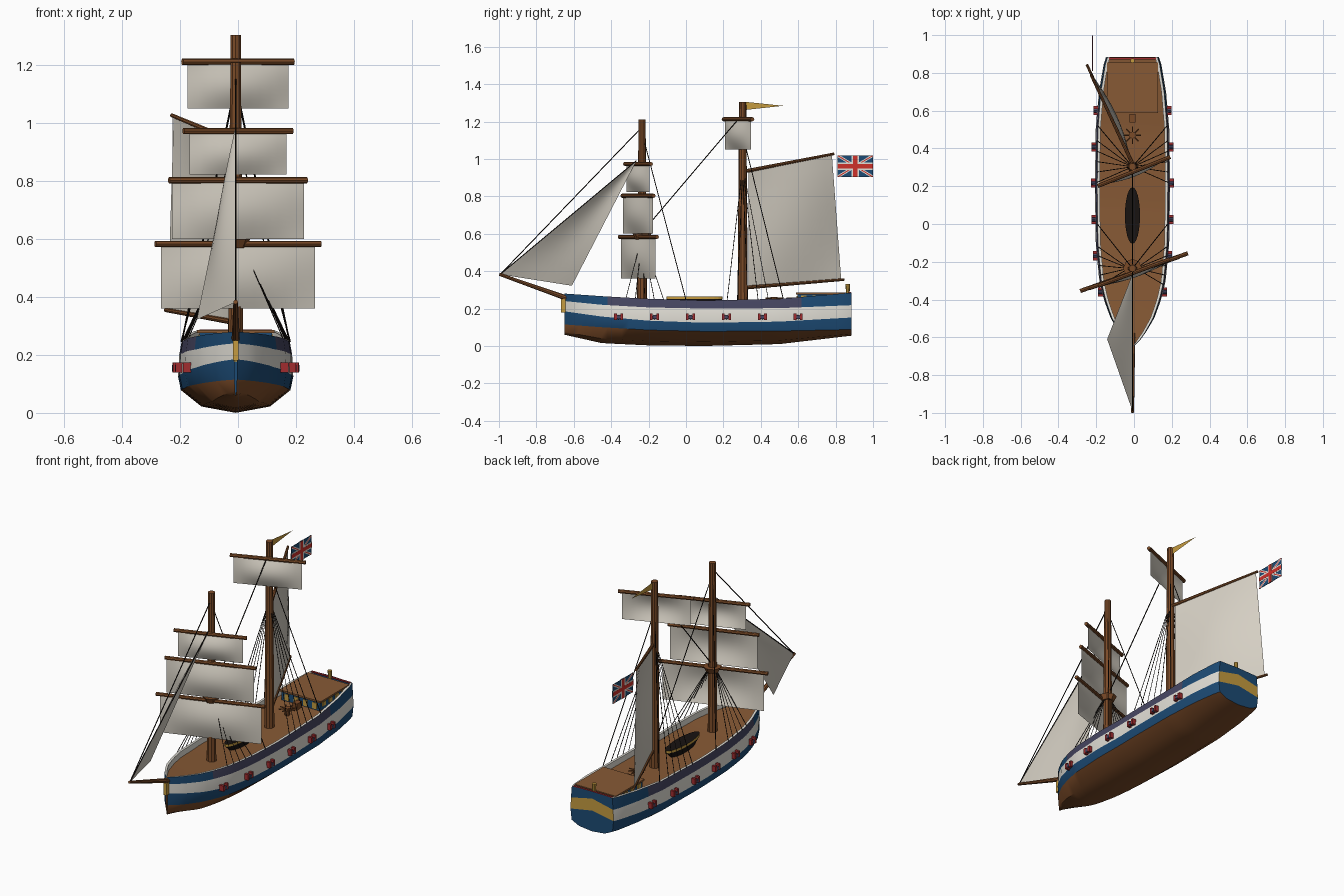
import bpy, bmesh, math
from mathutils import Vector

old = bpy.data.objects.get("Cube")
if old:
    bpy.data.objects.remove(old, do_unlink=True)


def material(name, rgb):
    m = bpy.data.materials.new(name)
    m.use_nodes = True
    colour = tuple((c / 255) ** 2.2 for c in rgb) + (1,)
    m.diffuse_color = colour
    m.node_tree.nodes["Principled BSDF"].inputs["Base Color"].default_value = colour
    return m


DECK = material("deck wood", (134, 90, 56))
WOOD = material("spar wood", (122, 76, 44))
BLUE = material("hull blue", (34, 76, 116))
WHITE = material("paint white", (226, 223, 214))
SAIL = material("sail canvas", (212, 206, 194))
SLATE = material("slate grey", (72, 72, 98))
RED = material("port red", (160, 48, 50))
GOLD = material("trim gold", (196, 154, 66))
BLACK = material("rope black", (30, 26, 24))
SCARLET = material("flag scarlet", (205, 52, 46))
CX = -0.008          # centreline of the ship


def finish(name, bm, mats, smooth=False):
    mesh = bpy.data.meshes.new(name)
    bm.to_mesh(mesh)
    bm.free()
    for m in mats:
        mesh.materials.append(m)
    ob = bpy.data.objects.new(name, mesh)
    bpy.context.collection.objects.link(ob)
    if smooth:
        bpy.ops.object.select_all(action='DESELECT')
        ob.select_set(True)
        bpy.context.view_layer.objects.active = ob
        bpy.ops.object.shade_smooth_by_angle(angle=math.radians(35))
    return ob


def add_tube(bm, a, b, r1, r2, sides):
    a, b = Vector(a), Vector(b)
    res = bmesh.ops.create_cone(bm, cap_ends=True, segments=sides, radius1=r1, radius2=r2, depth=(b - a).length)
    rot = (b - a).to_track_quat('Z', 'Y')
    for v in res["verts"]:
        v.co = rot @ v.co + (a + b) / 2


def tube(name, a, b, r1, r2, mat, sides=10):
    bm = bmesh.new()
    add_tube(bm, a, b, r1, r2, sides)
    return finish(name, bm, [mat], True)


def box(name, centre, size, mat):
    bm = bmesh.new()
    bmesh.ops.create_cube(bm, size=1)
    for v in bm.verts:
        v.co = Vector(c + s * k for c, s, k in zip(centre, size, v.co))
    return finish(name, bm, [mat])


def polygon(name, points, mat):
    bm = bmesh.new()
    bm.faces.new([bm.verts.new(p) for p in points])
    return finish(name, bm, [mat])


def sail(name, a, b, c, d, bulge, n=10):
    """Bellied cloth: a-b is the head, d-c the foot."""
    a, b, c, d, bulge = map(Vector, (a, b, c, d, bulge))
    bm = bmesh.new()
    grid = []
    for j in range(n + 1):
        v = j / n
        grid.append([bm.verts.new(a.lerp(b, i / n).lerp(d.lerp(c, i / n), v)
                     + bulge * math.sin(math.pi * i / n) * math.sin(math.pi * v)) for i in range(n + 1)])
    for j in range(n):
        for i in range(n):
            bm.faces.new((grid[j][i], grid[j + 1][i], grid[j + 1][i + 1], grid[j][i + 1]))
    bmesh.ops.remove_doubles(bm, verts=bm.verts, dist=0.0001)
    return finish(name, bm, [SAIL], True)


def interp(keys, values, y):
    for k in range(len(keys) - 1):
        if y <= keys[k + 1]:
            t = (y - keys[k]) / (keys[k + 1] - keys[k])
            return values[k] + max(t, 0) * (values[k + 1] - values[k])
    return values[-1]


# Hull lines: heights of each painted band and half width along the length
STATIONS = (-.65, -.6, -.5, -.4, -.3, -.1, .2, .5, .7, .85, .885)
WIDTHS = (.004, .055, .115, .152, .176, .195, .199, .195, .178, .152, .14)
KEYS = (-.65, -.45, -.2, .1, .5, .885)
KEEL = (.06, .015, .003, 0, .01, .055)
WATER = (.115, .1, .085, .078, .08, .088)
BELT = (.185, .157, .135, .124, .13, .152)
STRAKE = (.24, .22, .206, .2, .202, .218)
RIM = (.28, .266, .252, .243, .252, .285)


def half_width(y):
    return interp(STATIONS, WIDTHS, y)


def rim_point(y, side):
    return (CX + side * half_width(y) * .95, y, interp(KEYS, RIM, y))


def section(y):
    w = half_width(y)
    keel, water, belt, strake, rim = (interp(KEYS, k, y) for k in (KEEL, WATER, BELT, STRAKE, RIM))
    inner = max(w * .94 - .014, 0)
    return [(0, keel), (w * .6, keel + (water - keel) * .28), (w * .95, water), (w, belt),
            (w * .98, strake), (w * .94, rim), (inner, rim), (inner, rim - .035), (0, rim - .033)]


# Hull: half loft with mirrored side, painted by band
bm = bmesh.new()
ys = [-.65 + (1.535 * i / 40) for i in range(41)]
rings = [[bm.verts.new((x, y, z)) for x, z in section(y)] for y in ys]
bands = [1, 1, 2, 3, 4, 3, 3, 0]
for y, r, s in zip(ys, rings, rings[1:]):
    for k, band in enumerate(bands):
        f = bm.faces.new((r[k], r[k + 1], s[k + 1], s[k]))
        f.material_index = 2 if band == 4 and not -.42 < y < .6 else band
# Transom with an arched gold band
last = rings[-1]
centre = [last[0]] + [bm.verts.new((0, last[k].co.y, last[k].co.z + rise))
                      for k, rise in ((1, 0), (2, 0), (3, .025), (4, .03), (5, .004))]
for k, band in enumerate((2, 2, 2, 5, 2)):
    corners = (last[k], centre[k], centre[k + 1], last[k + 1])
    f = bm.faces.new(corners[1:] if k == 0 else corners)
    f.material_index = band
bmesh.ops.recalc_face_normals(bm, faces=bm.faces)
hull = finish("hull", bm, [DECK, WOOD, BLUE, WHITE, SLATE, GOLD], True)
hull.location.x = CX
hull.modifiers.new("mirror", 'MIRROR')
box("taffrail", (CX, .876, .285), (.25, .012, .006), RED)
box("figurehead", (CX, -.655, .215), (.02, .025, .07), GOLD)
tube("stern_lantern", (CX, .865, .26), (CX, .865, .33), .009, .012, GOLD, 8)

# Guns and ports on both sides
for i in range(6):
    y = -.36 + .192 * i
    for side in (-1, 1):
        x = half_width(y) * side + CX
        for edge in (-1, 1):
            box("port_frame", (x + side * .003, y + edge * .017, .157), (.034, .014, .034), RED)
        tube("gun_barrel", (x - side * .03, y, .154), (x + side * .021, y, .154), .014, .011, SLATE, 8)

# Cabin at the stern, with gold window plates
box("cabin_walls", (CX, .72, .245), (.25, .25, .07), BLUE)
box("cabin_roof", (CX, .722, .281), (.268, .268, .01), DECK)
for i in range(4):
    box("cabin_front_window", (CX - .09 + .06 * i, .594, .25), (.028, .006, .036), GOLD)
    for side in (-1, 1):
        box("cabin_side_window", (CX + side * .126, .63 + .06 * i, .258), (.006, .028, .024), GOLD)

# Deck fittings: boat, capstan and box
bm = bmesh.new()
add_tube(bm, (0, 0, .21), (0, 0, .25), .7, 1, 24)
add_tube(bm, (0, 0, .25), (0, 0, .264), 1, 1, 24)
for f in bm.faces:
    c = f.calc_center_median()
    f.material_index = 1 if c.z > .25 and abs(f.normal.z) < .5 else 0
bmesh.ops.scale(bm, vec=(.04, .15, 1), verts=bm.verts)
boat = finish("ship_boat", bm, [BLACK, GOLD])
boat.location = (CX, .045, 0)
tube("capstan", (CX, .47, .21), (CX, .47, .262), .014, .018, WOOD, 8)
for i in range(4):
    a = math.pi * i / 4
    arm = Vector((math.cos(a), math.sin(a), 0)) * .046
    hub = Vector((CX, .47, .255))
    tube("capstan_bar", hub - arm, hub + arm, .004, .004, WOOD, 6)
box("binnacle", (CX, .56, .235), (.032, .045, .05), WOOD)

# Masts, fighting top and bowsprit
FORE, MAIN = -.235, .303
tube("fore_mast", (CX, FORE, .2), (CX, FORE, 1.21), .027, .019, WOOD)
tube("main_mast", (CX, MAIN, .2), (CX, MAIN, 1.305), .028, .019, WOOD)
tube("fighting_top", (CX, FORE, .57), (CX, FORE, .6), .035, .05, WOOD, 8)
tube("bowsprit", (CX, -.58, .235), (CX, -.998, .383), .015, .008, WOOD, 8)

# Square sails on braced yards: mast y, head z, half yard, half sail, foot z, slope
for name, y, z, yard, half, foot, slope in (
        ("fore_course", -.255, .583, .285, .265, .36, .35), ("fore_topsail", -.257, .803, .238, .228, .6, .35),
        ("fore_topgallant", -.257, .973, .188, .168, .823, .37), ("main_topsail", .278, 1.212, .192, .174, 1.05, .4)):
    tube(name + "_yard", (-yard, y - yard * slope, z), (yard, y + yard * slope, z), .011, .011, WOOD, 8)
    lo, hi = y - half * slope, y + half * slope
    sail(name, (-half, lo, z - .005), (half, hi, z - .005), (half, hi, foot), (-half, lo, foot), (.008, -.025, 0))

# Gaff sail, jib, pennant
tube("gaff", (CX, .32, .935), (-.228, .79, 1.027), .01, .007, WOOD, 8)
tube("boom", (CX, .32, .312), (-.25, .845, .355), .01, .007, WOOD, 8)
sail("spanker", (-.015, .335, .935), (-.222, .78, 1.022), (-.243, .83, .352), (-.015, .335, .315), (.03, .01, 0))
top = (CX, -.265, .99)
sail("jib", top, top, (-.142, -.61, .322), (CX, -.99, .382), (-.02, 0, 0))
polygon("pennant", [(CX, MAIN + .015, 1.305), (CX, MAIN + .015, 1.262), (CX, .52, 1.284)], GOLD)

# Ensign: layered crosses on a blue field, both faces
FX, FY, FZ, A, B = -.222, .905, .961, .094, .057
box("ensign_field", (FX, FY, FZ), (.002, 2 * A, 2 * B), BLUE)
for side in (-1, 1):
    for layer, (w, mat) in enumerate(((.014, WHITE), (.005, SCARLET))):
        x = FX + side * (.0018 + .0006 * layer)
        v = w * B / A
        for m in (-1, 1):
            outline = ((-A, -B), (w - A, -B), (A, B - v), (A, B), (A - w, B), (-A, v - B))
            polygon("ensign_diagonal", [(x, FY + m * p, FZ + q) for p, q in outline], mat)
    for layer, (w, mat) in enumerate(((.038, WHITE), (.022, SCARLET))):
        x = FX + side * (.003 + .0006 * layer)
        box("ensign_upright", (x, FY, FZ), (.0006, w, 2 * B), mat)
        box("ensign_bar", (x, FY, FZ), (.0006, 2 * A, w), mat)

# Rigging
bm = bmesh.new()
for a, b in (((CX, -.99, .385), (CX, FORE, 1.17)), ((CX, -.99, .385), top),
             ((CX, MAIN, 1.24), (CX, FORE + .02, .63))):
    add_tube(bm, a, b, .003, .003, 5)
for side in (-1, 1):
    add_tube(bm, (CX, FORE, 1.14), rim_point(0, side), .0025, .0025, 5)
    add_tube(bm, (CX, MAIN, 1.13), rim_point(.52, side), .0025, .0025, 5)
    for i in range(5):
        add_tube(bm, (CX, MAIN, .96), rim_point(.22 + .055 * i, side), .002, .002, 4)
        add_tube(bm, (CX + side * .02, FORE, .59), rim_point(-.32 + .05 * i, side), .002, .002, 4)
finish("rigging", bm, [BLACK])
